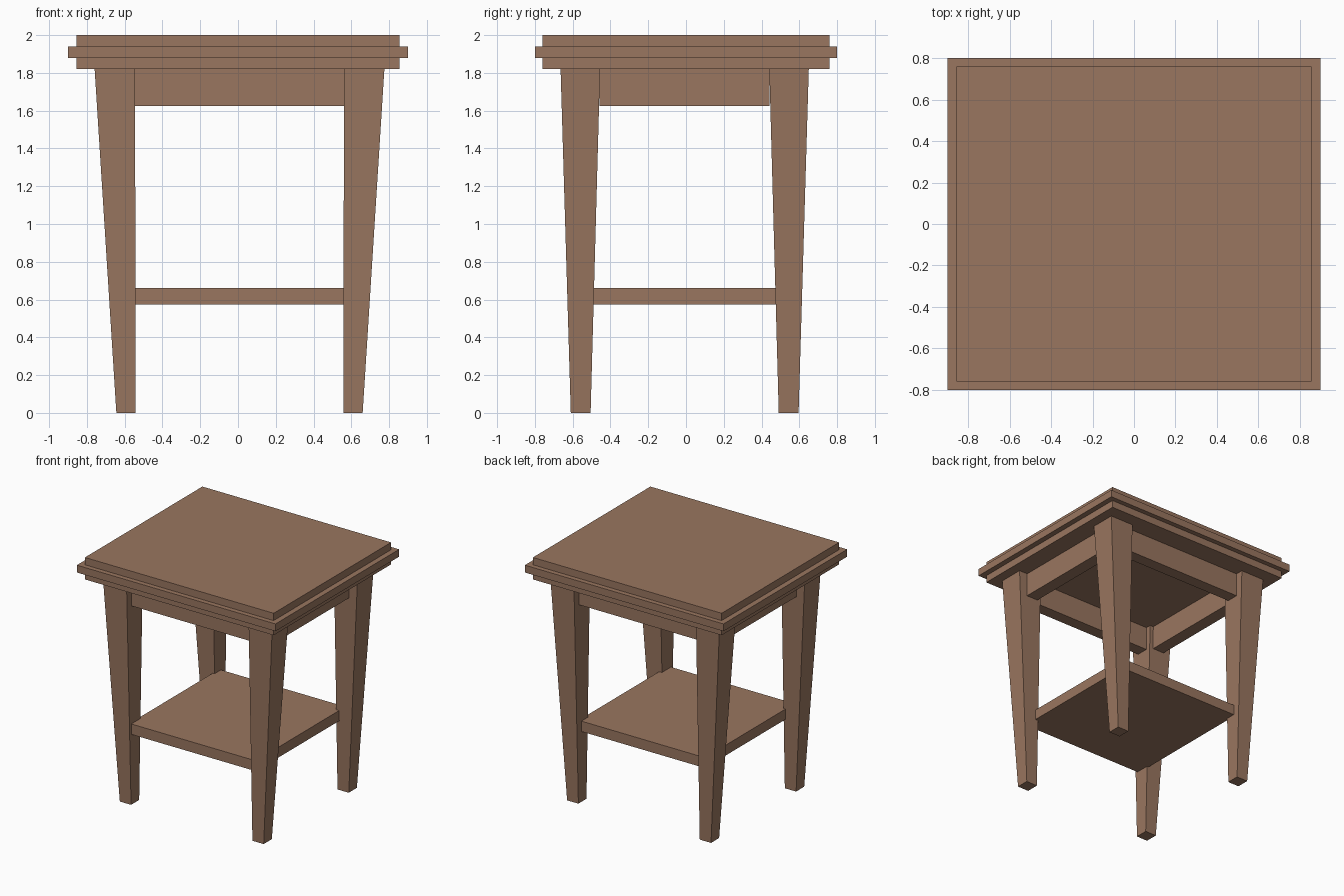
import bpy, bmesh

if "Cube" in bpy.data.objects:
    bpy.data.objects.remove(bpy.data.objects["Cube"])

wood = bpy.data.materials.new("brown wood")
wood.diffuse_color = (0.32, 0.18, 0.115, 1)
wood.use_nodes = True
wood.node_tree.nodes["Principled BSDF"].inputs["Base Color"].default_value = wood.diffuse_color


def loft(name, bottom, top, z0, z1):
    """Four-sided block between two (x0, x1, y0, y1) rectangles."""
    bm = bmesh.new()
    rings = []
    for (x0, x1, y0, y1), z in ((bottom, z0), (top, z1)):
        rings.append([bm.verts.new(p) for p in
                      ((x0, y0, z), (x1, y0, z), (x1, y1, z), (x0, y1, z))])
    lo, hi = rings
    bm.faces.new(lo[::-1])
    bm.faces.new(hi)
    for i in range(4):
        j = (i + 1) % 4
        bm.faces.new((lo[i], lo[j], hi[j], hi[i]))
    mesh = bpy.data.meshes.new(name)
    bm.to_mesh(mesh)
    bm.free()
    mesh.materials.append(wood)
    ob = bpy.data.objects.new(name, mesh)
    bpy.context.collection.objects.link(ob)
    return ob


def box(name, x0, x1, y0, y1, z0, z1):
    return loft(name, (x0, x1, y0, y1), (x0, x1, y0, y1), z0, z1)


# The frame under the top sits very slightly off centre
CX, CY = 0.008, -0.007


def flip(a, b, sign, c):
    return tuple(sorted((c + sign * a, c + sign * b)))


# Stepped table top
box("top_lower_slab", -0.855, 0.855, -0.76, 0.76, 1.82, 1.88)
box("top_middle_slab", -0.9, 0.9, -0.8, 0.8, 1.88, 1.94)
box("top_upper_slab", -0.855, 0.855, -0.76, 0.76, 1.94, 2.0)

# Tapered legs
for sy, depth in ((-1, "front"), (1, "back")):
    for sx, side in ((-1, "left"), (1, "right")):
        foot = flip(0.55, 0.652, sx, CX) + flip(0.498, 0.603, sy, CY)
        head = flip(0.553, 0.767, sx, CX) + flip(0.448, 0.657, sy, CY)
        loft(f"{depth}_{side}_leg", foot, head, 0.0, 1.82)

# Aprons between the legs
for s, depth, side in ((-1, "front", "left"), (1, "back", "right")):
    box(f"{depth}_apron", CX - 0.553, CX + 0.553,
        *flip(0.493, 0.593, s, CY), 1.625, 1.82)
    box(f"{side}_apron", *flip(0.585, 0.69, s, CX),
        CY - 0.45, CY + 0.45, 1.625, 1.82)

# Lower shelf
box("lower_shelf", -0.56, 0.585, -0.605, 0.555, 0.575, 0.66)
